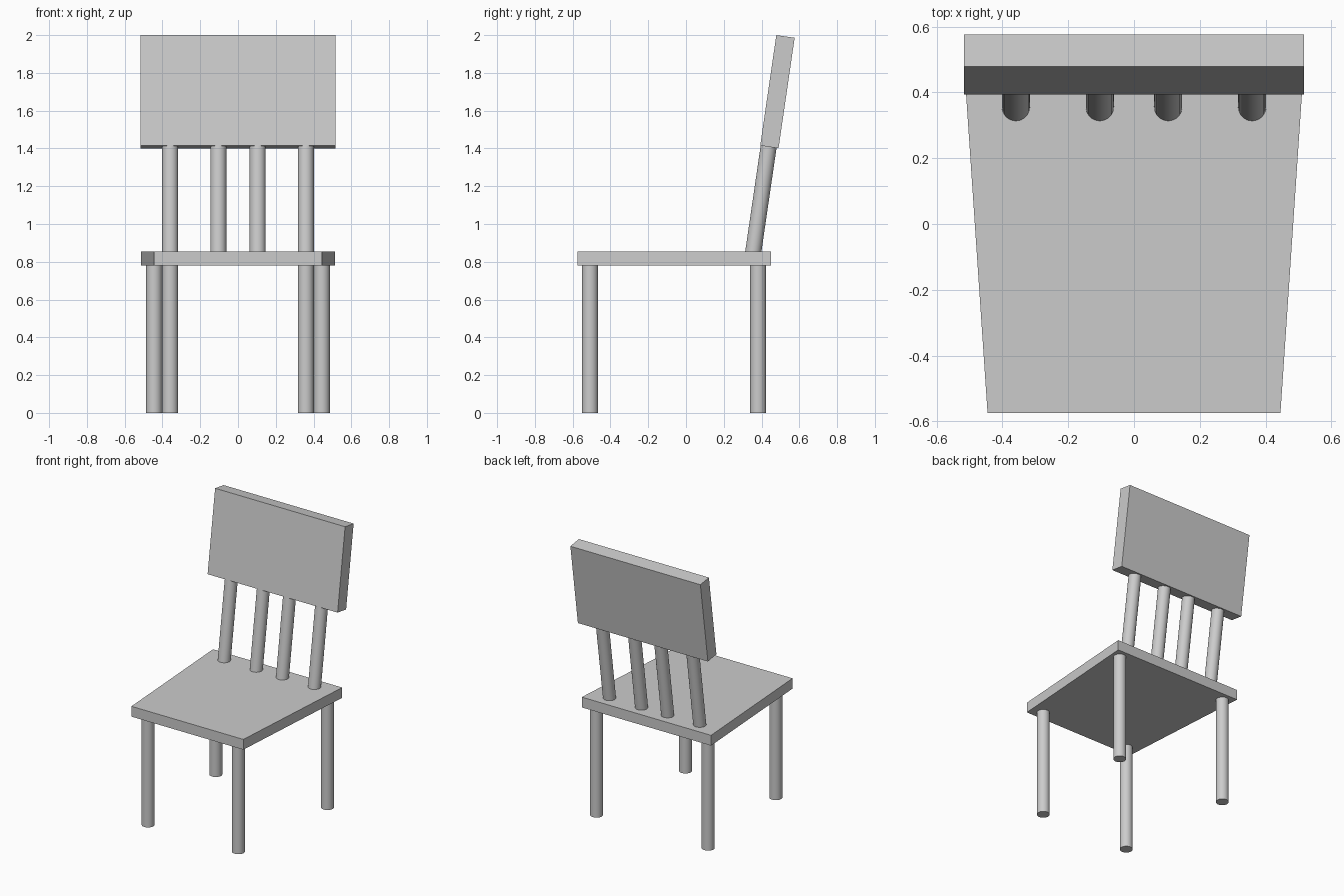
import bpy, bmesh, math
from mathutils import Vector

if "Cube" in bpy.data.objects:
    bpy.data.objects.remove(bpy.data.objects["Cube"])

TILT = math.radians(8.3)
RADIUS = 0.0425


def rod(name, start, end):
    """Smooth round rod between two points."""
    a, b = Vector(start), Vector(end)
    bpy.ops.mesh.primitive_cylinder_add(vertices=32, radius=RADIUS, depth=(b - a).length,
                                        location=(a + b) / 2)
    ob = bpy.context.object
    ob.name = name
    ob.rotation_euler = (b - a).to_track_quat('Z', 'Y').to_euler()
    bpy.ops.object.shade_smooth_by_angle(angle=math.radians(40))
    return ob


# Seat: trapezoid outline, wider at the back, extruded upward
bm = bmesh.new()
outline = [(-0.445, -0.575), (0.445, -0.575), (0.514, 0.45), (-0.514, 0.45)]
base = bm.faces.new([bm.verts.new((x, y, 0.78)) for x, y in outline])
top = bmesh.ops.extrude_face_region(bm, geom=[base])
bmesh.ops.translate(bm, vec=(0, 0, 0.074),
                    verts=[v for v in top['geom'] if isinstance(v, bmesh.types.BMVert)])
bmesh.ops.recalc_face_normals(bm, faces=bm.faces)
mesh = bpy.data.meshes.new("seat")
bm.to_mesh(mesh)
bm.free()
bpy.context.collection.objects.link(bpy.data.objects.new("seat", mesh))

# Legs: front pair set closer together than the back pair
for side, s in (("left", -1), ("right", 1)):
    rod(f"front_leg_{side}", (s * 0.359, -0.508, 0), (s * 0.359, -0.508, 0.782))
    rod(f"back_leg_{side}", (s * 0.444, 0.382, 0), (s * 0.444, 0.382, 0.782))

# Spindles: lean back from the seat to the backrest
for i, x in enumerate((-0.359, -0.104, 0.104, 0.359)):
    z0, z1 = 0.845, 1.415
    y0 = 0.355
    rod(f"spindle_{i + 1}", (x, y0, z0), (x, y0 + (z1 - z0) * math.tan(TILT), z1))

# Backrest: tilted flat panel
bpy.ops.mesh.primitive_cube_add(size=1, location=(0, 0.484, 1.7005), rotation=(-TILT, 0, 0))
back = bpy.context.object
back.name = "backrest"
back.scale = (1.034, 0.098, 0.591)
